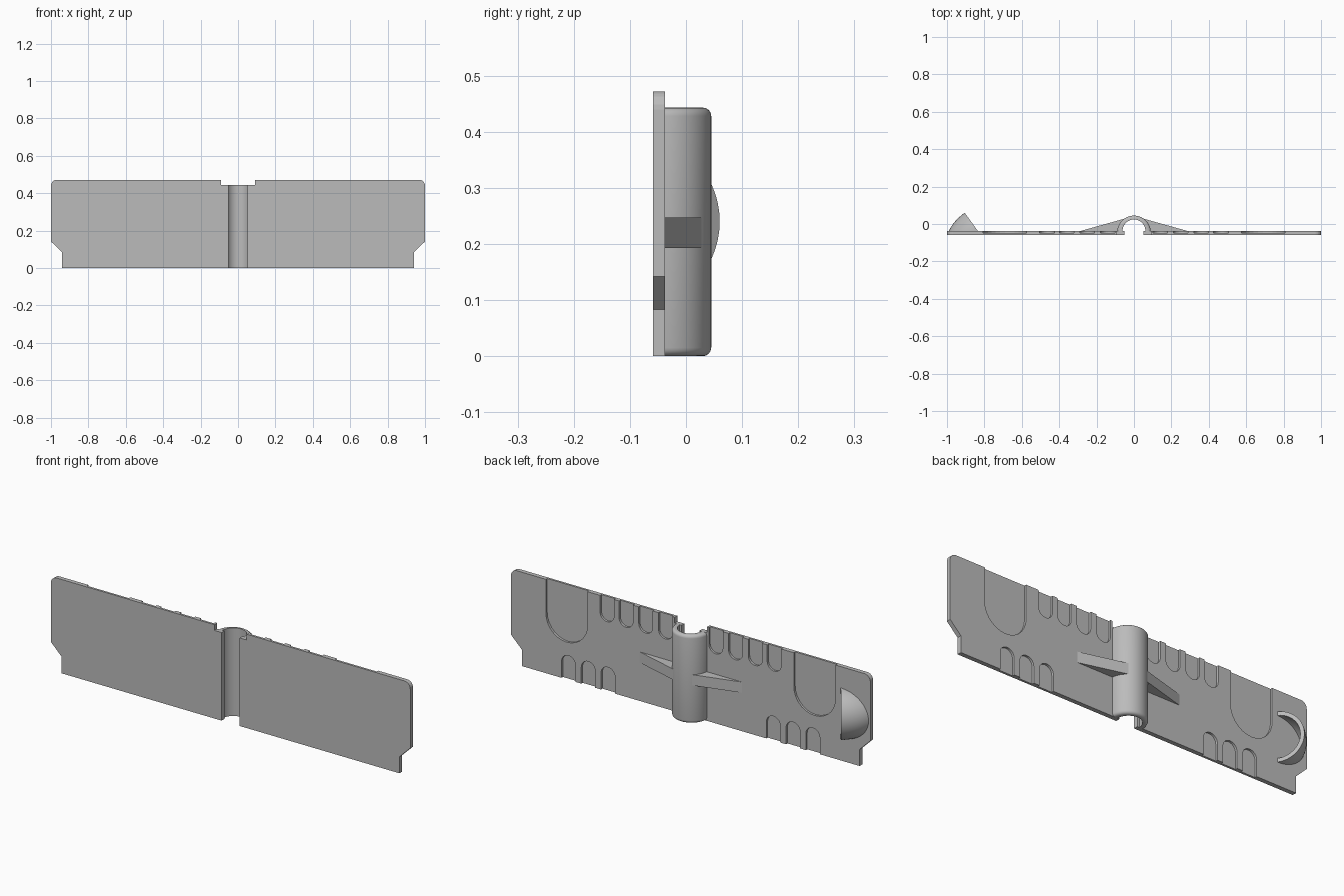
import bpy, bmesh, math
from math import sin, cos, pi

if "Cube" in bpy.data.objects:
    bpy.data.objects.remove(bpy.data.objects["Cube"])

FRONT, BACK, FLOOR = -0.059, -0.037, -0.048   # plate faces and recess floor
HUB_TOP = 0.443

grey = bpy.data.materials.new("light_grey")
grey.diffuse_color = (0.5, 0.5, 0.5, 1)
grey.use_nodes = True
grey.node_tree.nodes["Principled BSDF"].inputs["Base Color"].default_value = grey.diffuse_color


def finish(name, bm, smooth=False):
    bmesh.ops.remove_doubles(bm, verts=bm.verts, dist=1e-5)
    bmesh.ops.recalc_face_normals(bm, faces=bm.faces)
    me = bpy.data.meshes.new(name)
    bm.to_mesh(me)
    bm.free()
    me.materials.append(grey)
    ob = bpy.data.objects.new(name, me)
    bpy.context.collection.objects.link(ob)
    bpy.ops.object.select_all(action='DESELECT')
    ob.select_set(True)
    bpy.context.view_layer.objects.active = ob
    if smooth:
        bpy.ops.object.shade_smooth_by_angle(angle=math.radians(35))
    return ob


def prism(bm, pts, vec):
    """Extrude a closed 3D outline along vec."""
    a = [bm.verts.new(p) for p in pts]
    b = [bm.verts.new([p[i] + vec[i] for i in range(3)]) for p in pts]
    bm.faces.new(a)
    bm.faces.new(b)
    for i in range(len(a)):
        j = (i + 1) % len(a)
        bm.faces.new((a[i], a[j], b[j], b[i]))


def skin(bm, rings, closed=False, caps=False):
    """Bridge rows of points with quads."""
    vs = [[bm.verts.new(p) for p in r] for r in rings]
    n = len(vs[0])
    for r, s in zip(vs, vs[1:]):
        for i in range(n if closed else n - 1):
            j = (i + 1) % n
            bm.faces.new((r[i], r[j], s[j], s[i]))
    if caps:
        bm.faces.new(vs[0])
        bm.faces.new(vs[-1])


def slot(bm, x, edge, tip, r):
    """Round-ended slot running from a plate edge to its tip."""
    d = 1 if tip > edge else -1
    pts = [(x + r * cos(pi * k / 14), FLOOR, tip - d * r + d * r * sin(pi * k / 14))
           for k in range(15)]
    out = edge - d * 0.05
    pts += [(x - r, FLOOR, out), (x + r, FLOOR, out)]
    prism(bm, pts, (0, 0.05, 0))


for side, s in (("right", 1), ("left", -1)):
    # Wing plate with rounded top corner and chamfered foot
    outline = [(0.05, 0), (0.94, 0), (0.94, 0.083), (1, 0.142)]
    outline += [(0.968 + 0.032 * cos(pi * k / 12), 0.44 + 0.032 * sin(pi * k / 12))
                for k in range(7)]
    outline += [(0.09, 0.472), (0.09, HUB_TOP), (0.05, HUB_TOP)]
    bm = bmesh.new()
    prism(bm, [(s * x, FRONT, z) for x, z in outline], (0, BACK - FRONT, 0))
    plate = finish(side + "_plate", bm)

    # Recesses along the top and bottom edges
    bm = bmesh.new()
    for x in (0.14, 0.25, 0.36, 0.465):
        slot(bm, s * x, 0.472, 0.35, 0.039)
    for x in (0.46, 0.57, 0.68):
        slot(bm, s * x, 0, 0.122, 0.039)
    slot(bm, s * 0.69, 0.472, 0.187, 0.116)
    cutter = finish(side + "_recess_cutter", bm)
    cutter.hide_render = True
    mod = plate.modifiers.new("recesses", 'BOOLEAN')
    mod.operation, mod.solver, mod.object = 'DIFFERENCE', 'EXACT', cutter
    bpy.context.view_layer.objects.active = plate
    bpy.ops.object.modifier_apply(modifier=mod.name)
    bpy.data.objects.remove(cutter)

    # Triangular gusset bracing the hub
    bm = bmesh.new()
    tri = [(0.285, BACK), (0.052, 0.028), (0.075, BACK)]
    prism(bm, [(s * x, y, 0.193) for x, y in tri], (0, 0, 0.054))
    finish(side + "_gusset", bm)

# Hub: open half tube with rounded outer rims
F = 0.015
bm = bmesh.new()
rings = []
for k in range(33):
    t = k / 32
    a0 = math.asin((BACK + 0.045) / 0.09)
    ao, ai = a0 + t * (pi - 2 * a0), t * pi
    ring = [(0.061 * cos(ai), BACK + 0.061 * sin(ai), z) for z in (HUB_TOP, 0)]
    fillet = [(F * (1 - sin(b)), F * (1 - cos(b))) for b in [i * pi / 8 for i in range(5)]]
    prof = [(0.09 - d, z) for d, z in fillet]
    prof += [(0.09 - d, HUB_TOP - z) for d, z in reversed(fillet)]
    ring += [(r * cos(ao), max(BACK, -0.045 + r * sin(ao)), z) for r, z in prof]
    rings.append(ring)
skin(bm, rings, closed=True, caps=True)
finish("hub", bm, smooth=True)

# Thumb catch: hollow scoop, sections fanned from the plate up to the rim
TILT = math.radians(54)


def scoop(scale):
    rows = []
    for i in range(13):
        t = i / 12
        a = t * TILT
        r = (0.12 + 0.035 * (1 - t) ** 2) * scale
        rows.append([(-0.835 - r * sin(p) * cos(a), BACK + r * sin(p) * sin(a),
                      0.24 + 0.125 * scale * cos(p))
                     for p in [pi * k / 24 for k in range(25)]])
    return rows


outer, inner = scoop(1), scoop(0.85)
bm = bmesh.new()
skin(bm, outer)
skin(bm, inner)
skin(bm, [outer[-1], inner[-1]])
skin(bm, [outer[0], inner[0]])
finish("thumb_catch", bm, smooth=True)
